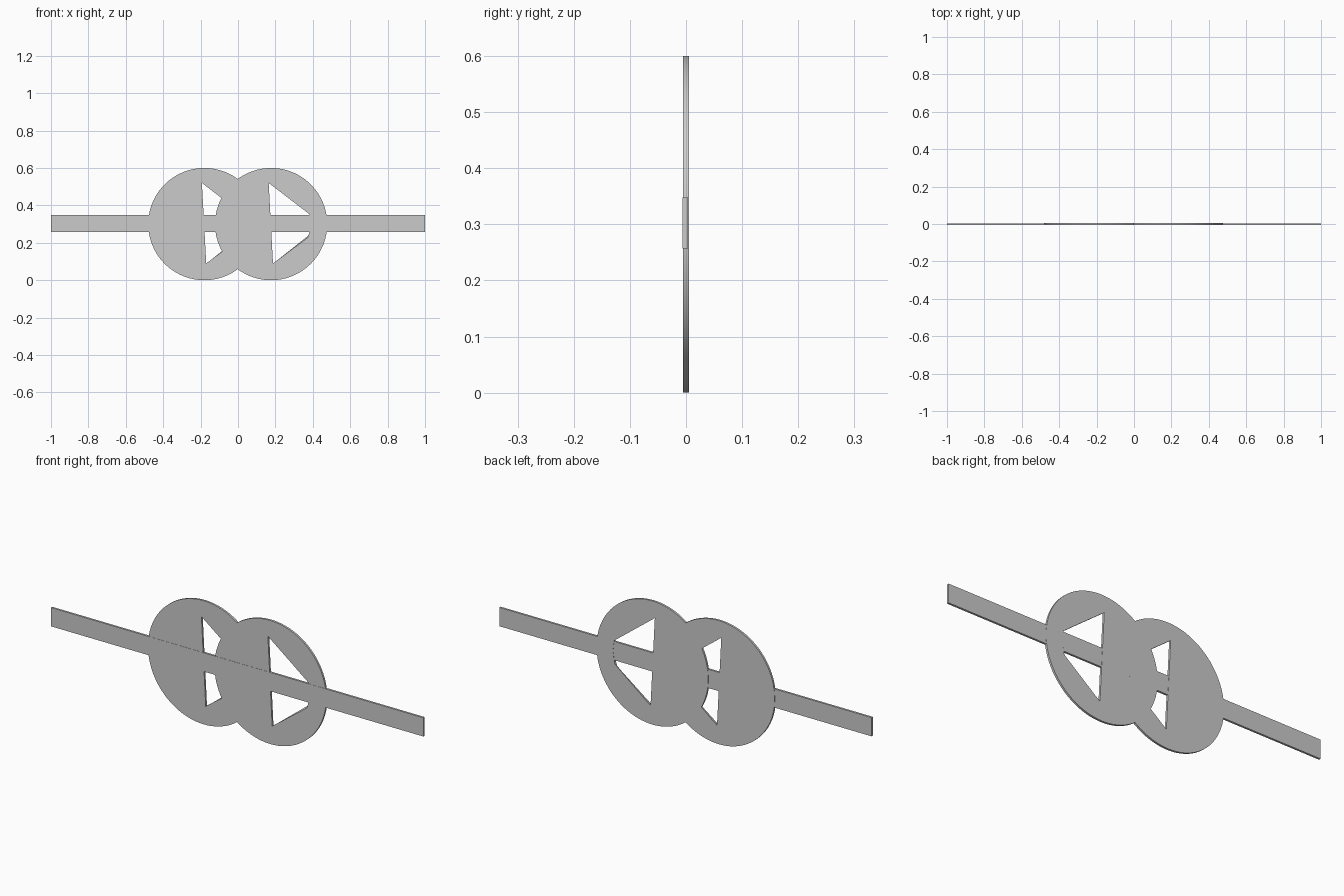
import bpy, bmesh
from math import pi

if "Cube" in bpy.data.objects:
    bpy.data.objects.remove(bpy.data.objects["Cube"])

MID_Z = 0.30      # height of the disc centres and hole apex
HALF_T = 0.005    # half thickness of the plates


def loft(name, front, back, y0, y1):
    """Solid between two matching x/z outlines at y0 and y1."""
    bm = bmesh.new()
    a = [bm.verts.new((x, y0, z)) for x, z in front]
    b = [bm.verts.new((x, y1, z)) for x, z in back]
    bm.faces.new(a)
    bm.faces.new(b[::-1])
    n = len(a)
    for i in range(n):
        j = (i + 1) % n
        bm.faces.new((a[i], b[i], b[j], a[j]))
    bmesh.ops.recalc_face_normals(bm, faces=bm.faces)
    mesh = bpy.data.meshes.new(name)
    bm.to_mesh(mesh)
    bm.free()
    obj = bpy.data.objects.new(name, mesh)
    bpy.context.collection.objects.link(obj)
    return obj


# Wedge opening, x relative to the disc centre; its lower wall is slightly tapered
FRONT_HOLE = [(-0.013, 0.52), (0.206, 0.352), (0.212, 0.30), (0.203, 0.25),
              (0.195, 0.226), (0.010, 0.09)]
BACK_HOLE = [(-0.013, 0.52), (0.206, 0.352), (0.212, 0.30), (0.206, 0.26),
             (0.202, 0.242), (0.010, 0.09)]


def disc(name, cx):
    """Flat round plate with the wedge opening cut through it."""
    bpy.ops.mesh.primitive_cylinder_add(vertices=96, radius=0.30, depth=2 * HALF_T,
                                        location=(cx, 0, MID_Z), rotation=(pi / 2, 0, 0))
    plate = bpy.context.object
    plate.name = name
    cutter = loft("hole_cutter", [(x + cx, z) for x, z in FRONT_HOLE],
                  [(x + cx, z) for x, z in BACK_HOLE], -0.007, 0.007)
    cutter.hide_render = True
    mod = plate.modifiers.new("hole", 'BOOLEAN')
    mod.operation = 'DIFFERENCE'
    mod.solver = 'EXACT'
    mod.object = cutter
    bpy.ops.object.modifier_apply(modifier=mod.name)
    bpy.data.objects.remove(cutter)
    bpy.ops.object.shade_smooth_by_angle()


# Overlapping discs; the right one covers part of the left opening
disc("left_disc", -0.180)
disc("right_disc", 0.177)

# Long bar through both discs, set a hair towards the front
bar = [(-1, 0.257), (1, 0.257), (1, 0.348), (-1, 0.348)]
loft("bar", bar, bar, -0.006, 0.004)
